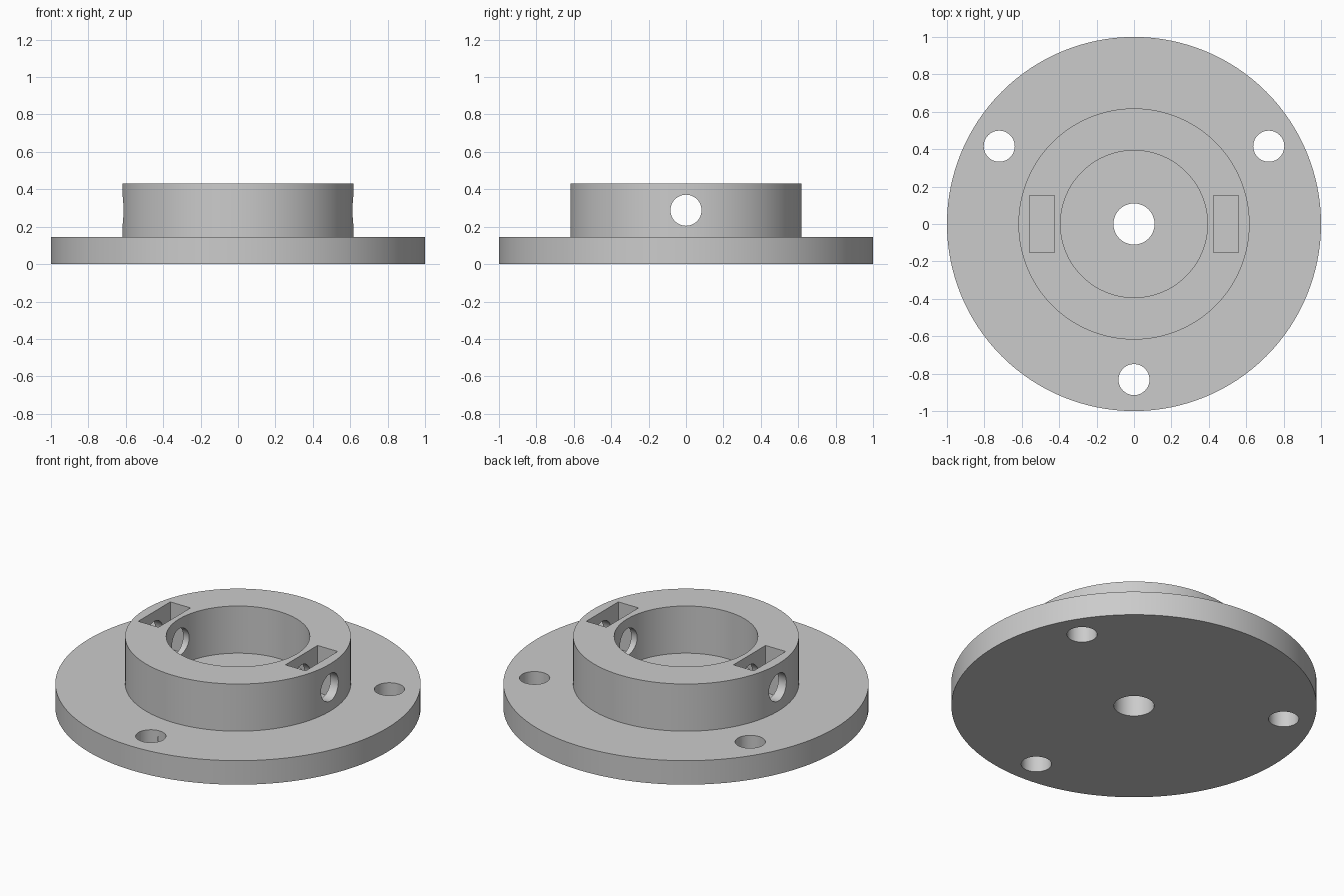
import bpy, bmesh, math
from mathutils import Matrix

if "Cube" in bpy.data.objects:
    bpy.data.objects.remove(bpy.data.objects["Cube"])

SEGMENTS = 128
FLANGE_TOP, RING_TOP = 0.145, 0.43

grey = bpy.data.materials.new("plain grey")
grey.diffuse_color = (0.6, 0.6, 0.6, 1)
grey.use_nodes = True
grey.node_tree.nodes["Principled BSDF"].inputs["Base Color"].default_value = grey.diffuse_color


def make_object(name, bm):
    bmesh.ops.recalc_face_normals(bm, faces=bm.faces)
    mesh = bpy.data.meshes.new(name)
    bm.to_mesh(mesh)
    bm.free()
    mesh.materials.append(grey)
    obj = bpy.data.objects.new(name, mesh)
    bpy.context.collection.objects.link(obj)
    return obj


def lathe(name, profile):
    """Revolve a closed (radius, z) profile around the z axis."""
    bm = bmesh.new()
    rings = []
    for i in range(SEGMENTS):
        a = 2 * math.pi * i / SEGMENTS
        rings.append([bm.verts.new((r * math.cos(a), r * math.sin(a), z))
                      for r, z in profile])
    n = len(profile)
    for i in range(SEGMENTS):
        a, b = rings[i], rings[(i + 1) % SEGMENTS]
        for j in range(n):
            k = (j + 1) % n
            bm.faces.new((a[j], b[j], b[k], a[k]))
    return make_object(name, bm)


def cylinder(name, radius, depth, matrix):
    bm = bmesh.new()
    bmesh.ops.create_cone(bm, cap_ends=True, segments=48, radius1=radius,
                          radius2=radius, depth=depth, matrix=matrix)
    return make_object(name, bm)


def box(name, centre, size):
    bm = bmesh.new()
    bmesh.ops.create_cube(bm, size=1, matrix=Matrix.Translation(centre)
                          @ Matrix.Diagonal((*size, 1)))
    return make_object(name, bm)


# Flange with raised collar, round recess and central bore
hub = lathe("flanged_collar", [
    (0.11, 0), (1, 0), (1, FLANGE_TOP), (0.618, FLANGE_TOP),
    (0.618, RING_TOP), (0.393, RING_TOP), (0.393, FLANGE_TOP), (0.11, FLANGE_TOP)])

cutters = []
# Three mounting holes in the flange
for i in range(3):
    a = math.radians(-90 + 120 * i)
    cutters.append(cylinder("mounting_hole", 0.083, 0.6, Matrix.Translation(
        (0.832 * math.cos(a), 0.832 * math.sin(a), 0))))

# Nut slots open at the top of the collar
for side in (-1, 1):
    cutters.append(box("nut_slot", (side * 0.492, 0, (FLANGE_TOP + 0.6) / 2),
                       (0.135, 0.306, 0.6 - FLANGE_TOP)))

# Set screw hole running sideways through both collar walls
cutters.append(cylinder("set_screw_hole", 0.083, 1.6,
                        Matrix.Translation((0, 0, 0.288))
                        @ Matrix.Rotation(math.pi / 2, 4, 'Y')))

# Cut the openings
bpy.context.view_layer.objects.active = hub
hub.select_set(True)
for cutter in cutters:
    cutter.hide_render = True
    mod = hub.modifiers.new(cutter.name, 'BOOLEAN')
    mod.operation = 'DIFFERENCE'
    mod.solver = 'EXACT'
    mod.object = cutter
    bpy.ops.object.modifier_apply(modifier=mod.name)
for cutter in cutters:
    bpy.data.objects.remove(cutter)

bpy.ops.object.shade_smooth_by_angle(angle=math.radians(30))
